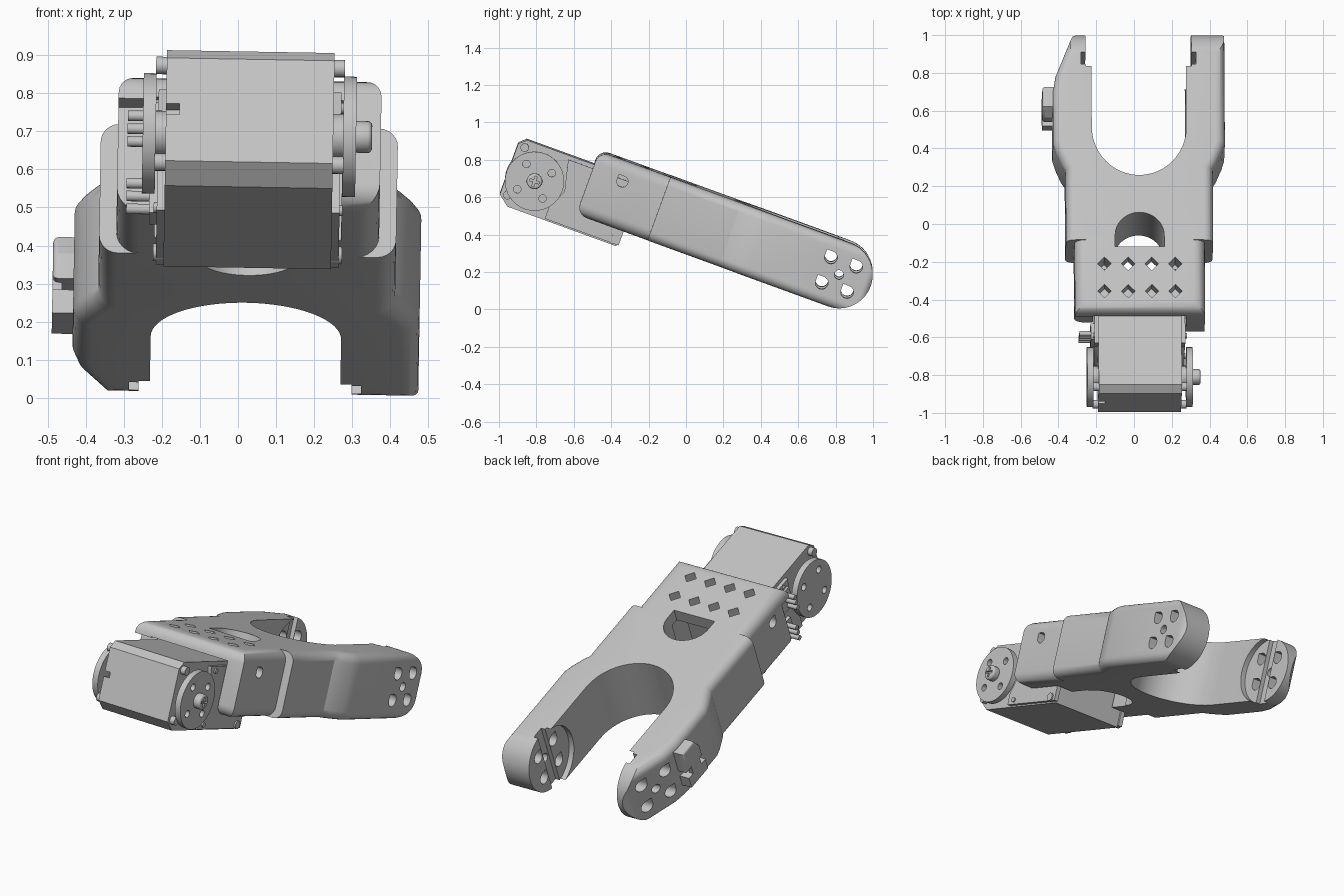
import bpy, bmesh
from math import sin, cos, pi, radians
from mathutils import Matrix

cube = bpy.data.objects.get("Cube")
if cube:
    bpy.data.objects.remove(cube)

grey = bpy.data.materials.new("plain_grey")
grey.use_nodes = True
COLOUR = (0.55, 0.55, 0.55, 1)
grey.diffuse_color = COLOUR
grey.node_tree.nodes["Principled BSDF"].inputs["Base Color"].default_value = COLOUR

# Local frame: x across, y along the link, z through its thickness
TILT = (Matrix.Translation((0.03, -0.81, 0.69)) @ Matrix.Rotation(radians(1), 4, 'Y')
        @ Matrix.Rotation(radians(-20), 4, 'X'))
LOW, HIGH = -0.09, 0.27
MID, R = 0.09, 0.18
HUB = 1.70


def prism(name, pts, axis, a, b, bevel=0, pick=None):
    """Extrude a 2D outline along x or z, optionally rounding its rim."""
    bm = bmesh.new()

    def place(p, t):
        return (t, p[0], p[1]) if axis == 'x' else (p[0], p[1], t)
    lo = [bm.verts.new(place(p, a)) for p in pts]
    hi = [bm.verts.new(place(p, b)) for p in pts]
    bm.faces.new(lo)
    bm.faces.new(hi)
    for i in range(len(pts)):
        j = (i + 1) % len(pts)
        bm.faces.new((lo[i], lo[j], hi[j], hi[i]))
    bmesh.ops.recalc_face_normals(bm, faces=bm.faces)
    if bevel:
        k = 0 if axis == 'x' else 2
        rim = [e for e in bm.edges
               if abs(e.verts[0].co[k] - e.verts[1].co[k]) < 1e-5
               and (pick is None or pick(e))]
        bmesh.ops.bevel(bm, geom=rim, offset=bevel, segments=6, profile=0.5,
                        affect='EDGES', clamp_overlap=True)
    me = bpy.data.meshes.new(name)
    bm.to_mesh(me)
    bm.free()
    me.materials.append(grey)
    ob = bpy.data.objects.new(name, me)
    bpy.context.scene.collection.objects.link(ob)
    return ob


def box(name, x, y, z):
    return prism(name, [(x[0], y[0]), (x[1], y[0]), (x[1], y[1]), (x[0], y[1])], 'z', *z)


def arc(cx, cy, rx, start, end, n=24, ry=None):
    ry = ry or rx
    angles = [radians(start + (end - start) * i / n) for i in range(n + 1)]
    return [(cx + rx * cos(t), cy + ry * sin(t)) for t in angles]


def disc(name, y, z, r, a, b, n=32, bevel=0):
    return prism(name, arc(y, z, r, 0, 360, n)[:-1], 'x', a, b, bevel)


def teardrop(y, z, r, a, b):
    tip = (y - r, z + r)
    return prism("cutter", arc(y, z, r, 180, 450, 20) + [tip], 'x', a, b)


def combine(ob, others, operation='DIFFERENCE'):
    """Apply booleans in turn and discard the helpers."""
    for other in others:
        other.hide_render = True
        mod = ob.modifiers.new("cut", 'BOOLEAN')
        mod.operation, mod.solver, mod.object = operation, 'EXACT', other
    graph = bpy.context.evaluated_depsgraph_get()
    graph.update()
    result = bpy.data.meshes.new_from_object(ob.evaluated_get(graph))
    ob.modifiers.clear()
    ob.data = result
    for other in others:
        bpy.data.objects.remove(other)


parts = []

# Forked rear body: right tip is tapered, left tip is square with a rounded corner
BACK = 0.675
outline = [(-0.39, BACK), (0.39, BACK), (0.39, 1.08), (0.41, 1.11), (0.44, 1.18),
           (0.455, 1.23)] + arc(0.405, 1.84, 0.05, 0, 90, 6)
outline += [(-0.28, 1.89), (-0.31, 1.88), (-0.345, 1.85), (-0.44, 1.61), (-0.455, 1.52),
            (-0.455, 1.23), (-0.44, 1.18), (-0.41, 1.11), (-0.39, 1.08)]
body = prism("forked_bracket", outline, 'z', LOW, HIGH, 0.075,
             lambda e: any(v.co.y > BACK + 0.01 for v in e.verts))
side = [(0.5, LOW)] + arc(HUB, MID, R, -90, 90, 32) + [(0.5, HIGH)]
combine(body, [prism("side_profile", side, 'x', -1, 1)], 'INTERSECT')

# Sleeve around the motor
sleeve = prism("sleeve", [(-0.345, 0.27), (0.345, 0.27), (0.345, 0.72), (-0.345, 0.72)],
               'z', LOW, HIGH, 0.06, lambda e: any(v.co.y < 0.5 for v in e.verts))
combine(body, [sleeve], 'UNION')

# Fork opening, hub recesses, motor bay and cable passage
fork = arc(0, 1.31, 0.25, 180, 360, 32, 0.27) + [(0.25, 2.1), (-0.25, 2.1)]
cutters = [prism("fork_cutter", fork, 'z', -0.5, 0.6),
           disc("recess_cutter", HUB, MID, 0.186, -0.28, 0.28, 48),
           box("slot_cutter", (-0.305, 0.305), (HUB - 0.035, HUB + 0.035), (-0.3, 0.5)),
           box("bay_cutter", (-0.245, 0.245), (0.1, 0.55), (-0.4, 0.2)),
           box("passage_cutter", (-0.14, 0.14), (0.5, 0.68), (-0.4, 0.2)),
           box("notch_cutter", (-0.5, -0.2), (0.1, 0.34), (-0.4, 0.195)),
           prism("cable_hole", arc(0, 0.70, 0.13, 0, 180, 24) + [(-0.13, 0.636), (0.13, 0.636)],
                 'z', -0.4, 0.5)]
# Bolt holes through the hubs and the sleeve sides
for s in (-1, 1):
    for dy in (-0.072, 0.072):
        for dz in (-0.072, 0.072):
            cutters.append(teardrop(HUB + dy, MID + dz, 0.034, s * 0.2, s * 0.6))
    cutters.append(disc("centre_hole", HUB, MID, 0.025, s * 0.2, s * 0.6, 20))
    cutters.append(teardrop(0.442, 0.16, 0.03, s * 0.22, s * 0.5))
# Diamond vents in the top plate
for y in (0.386, 0.54):
    for i in range(4):
        x = (i - 1.5) * 0.125
        cutters.append(prism("vent", [(x - 0.036, y), (x, y - 0.038), (x + 0.036, y),
                                      (x, y + 0.038)], 'z', 0.15, 0.4))
combine(body, cutters)
parts.append(body)

# Cable clip on the outside of the right arm
clip = [(-0.44, 0.25), (-0.47, 0.24), (-0.515, 0.18), (-0.515, 0.11), (-0.44, 0.11)]
bm_pts = [(1.40, 0.10), (1.40, 0.17), (1.44, 0.23), (1.55, 0.23), (1.55, 0.10)]
parts += [prism("clip_upper", bm_pts, 'x', -0.51, -0.43, 0.015),
          box("clip_lower", (-0.51, -0.43), (1.39, 1.55), (0.0, 0.065)),
          box("clip_bridge", (-0.51, -0.485), (1.43, 1.51), (0.05, 0.12))]

# Motor case with chamfered front
case = [(-0.15, -0.13), (-0.15, 0.157), (-0.113, 0.192), (0.53, 0.192),
        (0.53, -0.178), (-0.09, -0.178)]
parts.append(prism("motor_case", case, 'x', -0.22, 0.22))
notch = box("notch", (-0.3, -0.185), (-0.2, -0.1), (0.0, 0.03))
combine(parts[-1], [notch])

# Side plates, horns and bolts, repeated on both sides of the motor
plate = [(0.13, 0.17), (0.54, 0.17), (0.54, -0.17), (0.12, -0.17), (0.12, -0.1), (0.17, 0.0)]
for s, word in ((-1, "right"), (1, "left")):
    parts.append(prism(word + "_side_plate", plate, 'x', s * 0.215, s * 0.24))
    parts.append(disc(word + "_horn_hub", 0, 0, 0.06, s * 0.21, s * 0.25, 24))
    horn = disc(word + "_horn", 0, 0, 0.158, s * 0.246, s * 0.28, 48)
    combine(horn, [disc("hole", dy, dz, 0.02, s * 0.2, s * 0.3, 16)
                   for dy in (-0.072, 0.072) for dz in (-0.072, 0.072)])
    parts.append(horn)
    for i, (y, z) in enumerate(((-0.11, 0.15), (-0.11, -0.12), (0.5, -0.15), (0.18, 0.145),
                                (0.17, -0.145))):
        r = 0.023 if i < 3 else 0.014
        parts.append(disc(f"{word}_case_bolt_{i}", y, z, r, s * 0.21, s * 0.248, 16))

# Centre screw with a cross recess
screw = disc("centre_screw", 0, 0, 0.042, 0.275, 0.322, 24, 0.012)
combine(screw, [box("cross_a", (0.305, 0.4), (-0.006, 0.006), (-0.028, 0.028)),
                box("cross_b", (0.305, 0.4), (-0.028, 0.028), (-0.006, 0.006))])
parts.append(screw)

# Two rows of connector pins
for row, (y, z) in enumerate(((0.20, 0.085), (0.25, -0.085))):
    parts.append(box(f"connector_{row}", (-0.26, -0.21), (y - 0.04, y + 0.05),
                     (z - 0.06, z + 0.06)))
    for i in (-1, 0, 1):
        parts.append(disc(f"pin_{row}_{i + 1}", y, z + i * 0.036, 0.014, -0.32, -0.24, 12))

# Smooth shading and final pose
bpy.ops.object.select_all(action='DESELECT')
for ob in parts:
    ob.matrix_world = TILT
    ob.select_set(True)
bpy.context.view_layer.objects.active = body
bpy.ops.object.shade_smooth_by_angle(angle=radians(32))
